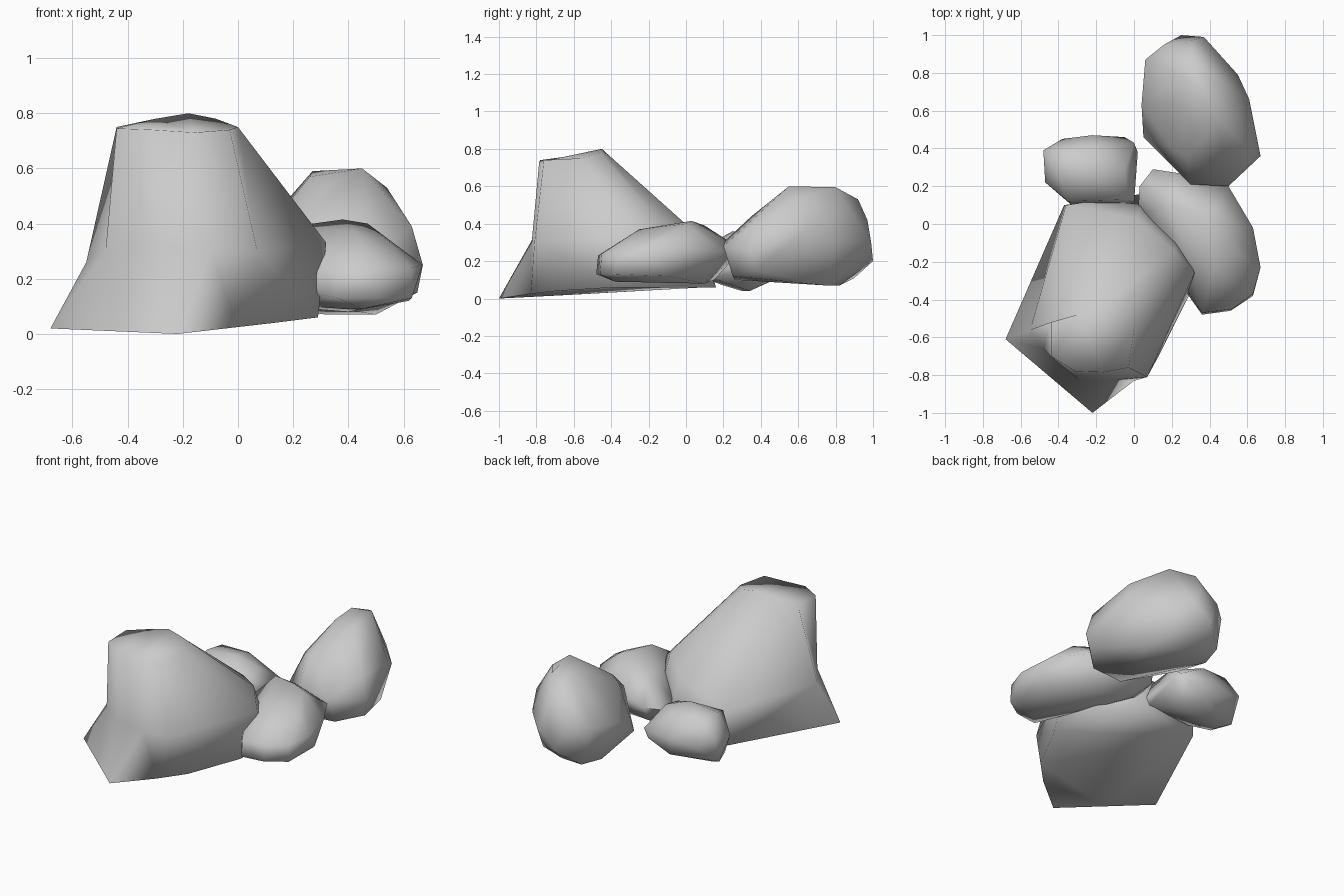
import bpy
import bmesh
import math

# Remove the default object
default_cube = bpy.data.objects.get("Cube")
if default_cube:
    bpy.data.objects.remove(default_cube, do_unlink=True)

# Single stone colour
STONE_COLOUR = (0.6, 0.6, 0.6, 1.0)
stone = bpy.data.materials.new("grey_stone")
stone.use_nodes = True
stone.diffuse_color = STONE_COLOUR
stone.node_tree.nodes["Principled BSDF"].inputs["Base Color"].default_value = STONE_COLOUR


def finish_rock(name, bm, crease_angle):
    """Turn the rock surface into a smooth-shaded stone object."""
    bmesh.ops.recalc_face_normals(bm, faces=bm.faces[:])
    mesh = bpy.data.meshes.new(name)
    bm.to_mesh(mesh)
    bm.free()
    mesh.materials.append(stone)
    rock = bpy.data.objects.new(name, mesh)
    bpy.context.collection.objects.link(rock)
    bpy.ops.object.select_all(action="DESELECT")
    rock.select_set(True)
    bpy.context.view_layer.objects.active = rock
    bpy.ops.object.shade_smooth_by_angle(angle=math.radians(crease_angle))


def boulder(name, corners):
    """Wrap a convex rock surface around its corner points."""
    bm = bmesh.new()
    for corner in corners:
        bm.verts.new(corner)
    result = bmesh.ops.convex_hull(bm, input=bm.verts[:])
    unused = {item for key in ("geom_interior", "geom_unused")
              for item in result[key] if isinstance(item, bmesh.types.BMVert)}
    bmesh.ops.delete(bm, geom=list(unused), context="VERTS")
    # Merge nearly flat neighbours into broad facets
    bmesh.ops.dissolve_limit(bm, angle_limit=math.radians(4),
                             verts=bm.verts[:], edges=bm.edges[:])
    finish_rock(name, bm, crease_angle=80)


def lofted_boulder(name, outlines):
    """Skin a rock over stacked outlines and close both ends."""
    bm = bmesh.new()
    rings = [[bm.verts.new(point) for point in outline] for outline in outlines]
    for lower, upper in zip(rings, rings[1:]):
        for i in range(len(lower)):
            j = (i + 1) % len(lower)
            bm.faces.new((lower[i], lower[j], upper[j], upper[i]))
    bm.faces.new(rings[0])
    bm.faces.new(rings[-1])
    bmesh.ops.triangulate(bm, faces=bm.faces[:], quad_method="SHORT_EDGE")
    finish_rock(name, bm, crease_angle=100)


# Tall boulder: flared foot at the front, long slope at the back
foot = [
    (-.68, -.61, .02), (-.45, -.805, .01), (-.22, -1, 0), (0, -.83, .025),
    (.13, -.7, .04), (.29, -.38, .06), (.24, -.02, .06), (.05, .16, .06),
    (-.37, .1, .06),
]
waist = [
    (-.55, -.56, .26), (-.48, -.66, .3), (-.3, -.82, .32), (-.1, -.825, .3),
    (.07, -.81, .3), (.32, -.26, .33), (.21, -.14, .42), (.02, .03, .37),
    (-.36, .1, .28),
]
crown = [
    (-.44, -.52, .75), (-.44, -.7, .745), (-.31, -.78, .74), (-.16, -.785, .73),
    (-.03, -.76, .74), (0, -.56, .75), (-.08, -.46, .78), (-.18, -.45, .8),
    (-.3, -.48, .78),
]
lofted_boulder("tall_boulder", [foot, waist, crown])

# Rounded boulder at the back
boulder("back_boulder", [
    # top
    (.32, .47, .53), (.45, .55, .6), (.4, .8, .595), (.27, .78, .59),
    (.26, .63, .57), (.3, .92, .53), (.2, .4, .42), (.14, .52, .34),
    (.54, .6, .53), (.3, .97, .42), (.28, .35, .44),
    # belt
    (.06, .87, .35), (.04, .63, .3), (.05, .46, .18), (.3, .21, .31),
    (.5, .2, .28), (.67, .36, .25), (.63, .37, .39), (.61, .66, .38),
    (.55, .79, .3), (.37, .99, .3), (.25, 1, .2), (.16, .95, .38),
    # underside
    (.08, .75, .1), (.5, .75, .07), (.32, .26, .1), (.52, .25, .12),
    (.65, .37, .15), (.32, .82, .07), (.12, .9, .11),
])

# Long flat boulder at the side
boulder("side_boulder", [
    # top
    (.42, -.25, .37), (.38, .03, .415), (.47, 0, .4), (.2, .1, .39),
    (.54, -.15, .34),
    # belt
    (.36, -.47, .23), (.52, -.45, .24), (.63, -.37, .24), (.67, -.23, .25),
    (.63, -.02, .27), (.5, .2, .25), (.23, .27, .28), (.1, .29, .25),
    (.03, .2, .22), (.02, .05, .2), (.29, -.38, .17),
    # underside
    (.36, -.48, .13), (.51, -.46, .13), (.63, -.38, .13), (.62, -.1, .12),
    (.45, -.38, .09), (.4, .1, .08), (.15, .15, .1),
])

# Small boulder tucked behind the tall one
boulder("small_boulder", [
    # top
    (-.4, .25, .34), (-.38, .38, .33), (-.2, .25, .36), (-.2, .4, .32),
    (-.05, .28, .31), (-.35, .12, .29), (-.03, .13, .27),
    # belt
    (-.48, .39, .24), (-.47, .22, .2), (-.33, .1, .17), (0, .11, .17),
    (.02, .38, .18), (0, .43, .2), (-.05, .46, .16), (-.22, .47, .2),
    (-.38, .45, .18),
    # underside
    (-.4, .3, .04), (-.1, .34, .04), (-.42, .2, .07), (-.47, .33, .07),
    (-.31, .12, .1), (0, .14, .11), (-.2, .45, .09),
])
